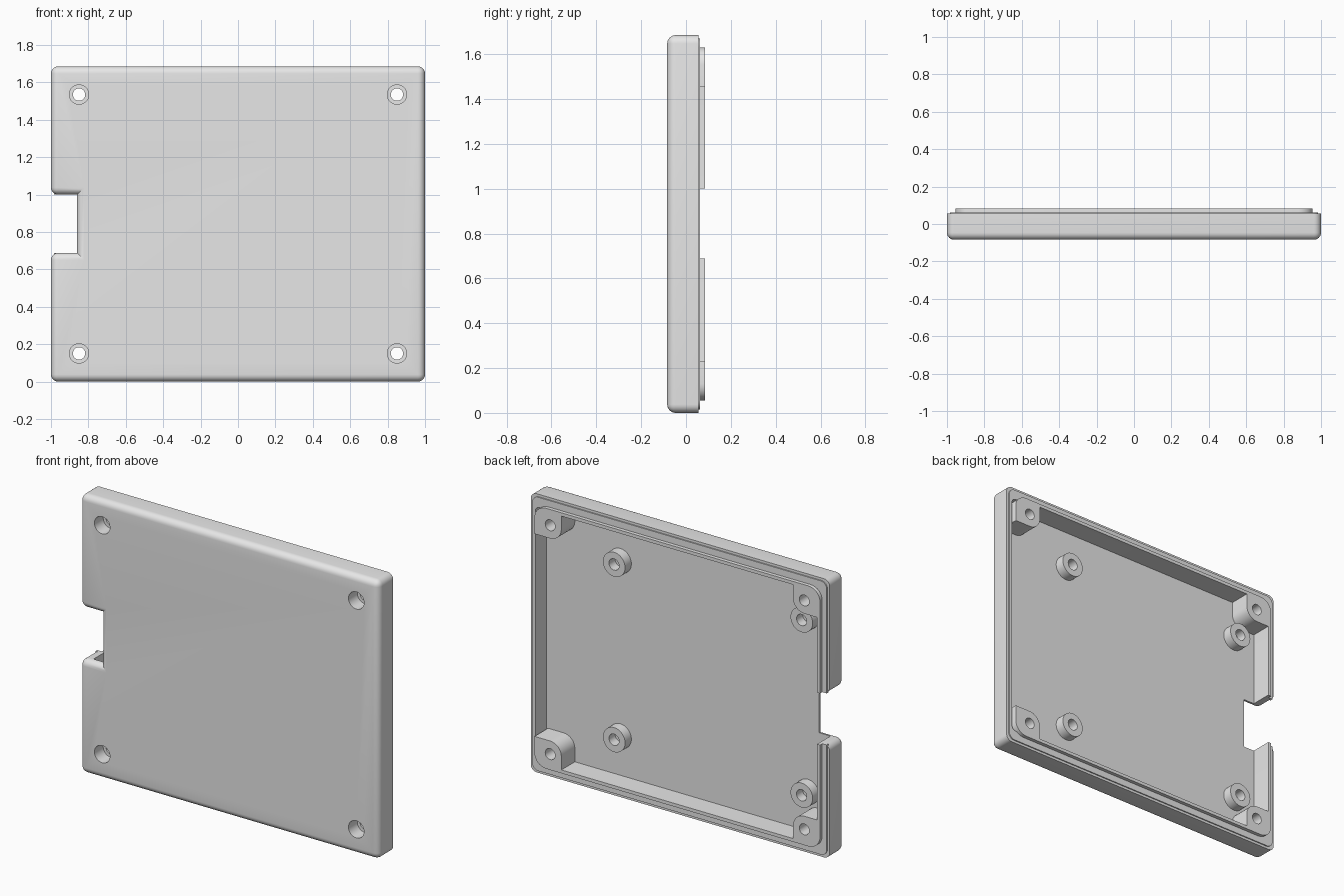
import bpy, bmesh, math
from mathutils import Vector

cube = bpy.data.objects.get("Cube")
if cube:
    bpy.data.objects.remove(cube, do_unlink=True)

grey = bpy.data.materials.new("light grey plastic")
grey.use_nodes = True
colour = (0.8, 0.8, 0.8, 1)
grey.diffuse_color = colour
grey.node_tree.nodes["Principled BSDF"].inputs["Base Color"].default_value = colour

# Main dimensions: outer height, then depths from front to back
H = 1.685
FRONT, FLOOR, WALL, STEP, BACK = -0.084, -0.045, 0.055, 0.062, 0.084
NOTCH_X, NOTCH_Z0, NOTCH_Z1 = -0.86, 0.688, 1.0


def add_object(name, bm):
    bmesh.ops.recalc_face_normals(bm, faces=bm.faces[:])
    mesh = bpy.data.meshes.new(name)
    bm.to_mesh(mesh)
    bm.free()
    obj = bpy.data.objects.new(name, mesh)
    bpy.context.collection.objects.link(obj)
    mesh.materials.append(grey)
    return obj


def extrude(points, y0, y1):
    """Prism from an x-z outline, running from y0 to y1."""
    bm = bmesh.new()
    face = bm.faces.new([bm.verts.new((x, y0, z)) for x, z in points])
    top = bmesh.ops.extrude_face_region(bm, geom=[face])["geom"]
    verts = [v for v in top if isinstance(v, bmesh.types.BMVert)]
    bmesh.ops.translate(bm, verts=verts, vec=(0, y1 - y0, 0))
    return bm


def rounded_rect(x0, x1, z0, z1, radii):
    """Outline with one radius per corner: low-left, low-right, top-right, top-left."""
    points = []
    corners = [(x0, z0, 1, 1), (x1, z0, -1, 1), (x1, z1, -1, -1), (x0, z1, 1, -1)]
    for i, ((x, z, sx, sz), r) in enumerate(zip(corners, radii)):
        if r == 0:
            points.append((x, z))
            continue
        for k in range(9):
            a = math.pi * (1 + i / 2 + k / 16)
            points.append((x + sx * r + r * math.cos(a), z + sz * r + r * math.sin(a)))
    return points


def plate(name, x0, x1, z0, z1, y0, y1, radii):
    return add_object(name, extrude(rounded_rect(x0, x1, z0, z1, radii), y0, y1))


def cylinder(name, x, z, r, y0, y1):
    points = [(x + r * math.cos(math.tau * k / 40), z + r * math.sin(math.tau * k / 40))
              for k in range(40)]
    return add_object(name, extrude(points, y0, y1))


def cut(obj, cutters):
    for c in cutters:
        c.hide_render = True
        mod = obj.modifiers.new("cut", "BOOLEAN")
        mod.operation, mod.solver, mod.object = "DIFFERENCE", "EXACT", c
        bpy.context.view_layer.objects.active = obj
        bpy.ops.object.modifier_apply(modifier=mod.name)


# Cutters
cavity = plate("cavity_cutter", -0.935, 0.965, 0.075, H - 0.075, FLOOR, 0.3, [0.03] * 4)
notch = plate("notch_cutter", -1.2, NOTCH_X, NOTCH_Z0, NOTCH_Z1, -0.3, 0.3, [0] * 4)
screws = [(sx * 0.85, H / 2 + sz * 0.692, sx, sz) for sx in (-1, 1) for sz in (-1, 1)]
drills = [cylinder("screw_hole_cutter", x, z, 0.033, -0.3, 0.3) for x, z, _, _ in screws]
sinks = [cylinder("screw_head_cutter", x, z, 0.052, -0.3, 0.0) for x, z, _, _ in screws]

# Tray with side notch and rounded front edges
outline = [(-1, 0), (1, 0), (1, H), (-1, H), (-1, NOTCH_Z1), (NOTCH_X, NOTCH_Z1),
           (NOTCH_X, NOTCH_Z0), (-1, NOTCH_Z0)]
bm = extrude(outline, FRONT, WALL)
edges = []
for e in bm.edges:
    a, b = (v.co for v in e.verts)
    on_front = max(a.y, b.y) < FRONT + 0.001
    outer_corner = abs(a.y - b.y) > 0.01 and abs(a.x) > 0.99
    if on_front or outer_corner:
        edges.append(e)
bmesh.ops.bevel(bm, geom=edges, offset=0.038, segments=6, profile=0.5, affect="EDGES")
tray = add_object("tray", bm)
cut(tray, [cavity] + drills + sinks)

# Shallow step and mating lip around the open side
step = plate("rim_step", -0.985, 0.985, 0.015, H - 0.015, WALL - 0.01, STEP, [0.04] * 4)
lip = plate("mating_lip", -0.955, 0.957, 0.055, H - 0.055, WALL - 0.01, BACK, [0.08] * 4)
for ring in (step, lip):
    cut(ring, [cavity, notch])
parts = [tray, step, lip]

# Corner screw blocks, rounded at the outer and inner corners
for (x, z, sx, sz), drill, sink in zip(screws, drills, sinks):
    xs = sorted((sx * 0.955, sx * 0.775))
    zs = sorted((H / 2 + sz * (H / 2 - 0.056), H / 2 + sz * (H / 2 - 0.23)))
    radii = [0.075, 0, 0.075, 0] if sx == sz else [0, 0.075, 0, 0.075]
    name = ("upper" if sz > 0 else "lower") + ("_left" if sx > 0 else "_right")
    block = plate(name + "_screw_block", *xs, *zs, FLOOR - 0.01, BACK, radii)
    cut(block, [drill, sink])
    parts.append(block)

# Standoffs with blind holes on the floor
for x in (-0.784, 0.471):
    for z in (H / 2 - 0.53, H / 2 + 0.53):
        standoff = cylinder("standoff", x, z, 0.074, FLOOR - 0.01, 0.015)
        bore = cylinder("bore_cutter", x, z, 0.034, FLOOR + 0.001, 0.1)
        cut(standoff, [bore])
        bpy.data.objects.remove(bore, do_unlink=True)
        parts.append(standoff)

for helper in [cavity, notch] + drills + sinks:
    bpy.data.objects.remove(helper, do_unlink=True)

# Smooth curved faces, keep edges sharp
bpy.ops.object.select_all(action="DESELECT")
for obj in parts:
    obj.select_set(True)
bpy.context.view_layer.objects.active = tray
bpy.ops.object.shade_smooth_by_angle(angle=math.radians(30))
